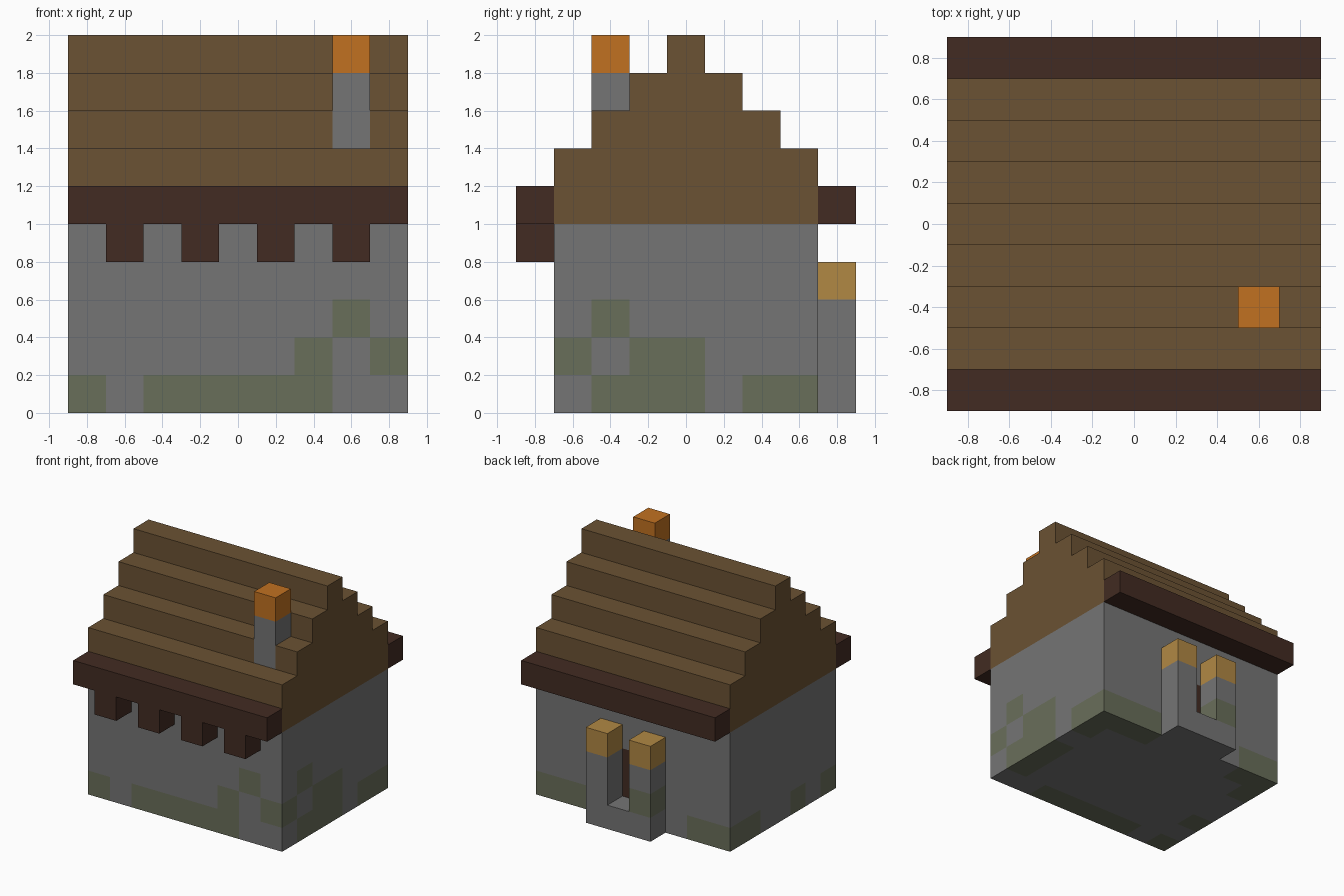
import bpy, bmesh
from mathutils import Vector

U = 0.2  # size of one block

if "Cube" in bpy.data.objects:
    bpy.data.objects.remove(bpy.data.objects["Cube"])


def make_material(name, hex_code):
    """Flat material from an sRGB hex code."""
    channels = [int(hex_code[i:i + 2], 16) / 255 for i in (0, 2, 4)]
    linear = [c / 12.92 if c < 0.04 else ((c + 0.055) / 1.055) ** 2.4 for c in channels]
    mat = bpy.data.materials.new(name)
    mat.use_nodes = True
    mat.diffuse_color = (*linear, 1)
    bsdf = mat.node_tree.nodes["Principled BSDF"]
    bsdf.inputs["Base Color"].default_value = (*linear, 1)
    bsdf.inputs["Roughness"].default_value = 0.9
    return mat


stone = make_material("grey_stone", "757575")
moss = make_material("mossy_stone", "696E5A")
timber = make_material("dark_timber", "422B22")
thatch = make_material("brown_roof", "6B5233")
cap = make_material("tan_wood", "B18844")
clay = make_material("orange_clay", "C17121")


def finish(name, bm, mats, paint=None):
    """Turn a bmesh into a flat-shaded object, colouring faces by a rule."""
    bmesh.ops.recalc_face_normals(bm, faces=bm.faces)
    for f in bm.faces:
        if paint:
            f.material_index = paint(f.calc_center_median(), f.normal)
    mesh = bpy.data.meshes.new(name)
    bm.to_mesh(mesh)
    bm.free()
    for m in mats:
        mesh.materials.append(m)
    obj = bpy.data.objects.new(name, mesh)
    bpy.context.collection.objects.link(obj)
    return obj


def cut(bm, axis, position):
    """Slice all faces with a plane square to one axis."""
    normal = Vector((0, 0, 0))
    normal[axis] = 1
    bmesh.ops.bisect_plane(bm, geom=bm.verts[:] + bm.edges[:] + bm.faces[:],
                           plane_co=normal * position, plane_no=normal, dist=1e-5)


def block(name, low, high, mats, paint=None, cuts=()):
    """Box between two corners given in block units."""
    bm = bmesh.new()
    bmesh.ops.create_cube(bm, size=1)
    for v in bm.verts:
        v.co = [(a if c < 0 else b) * U for c, a, b in zip(v.co, low, high)]
    for axis, position in cuts:
        cut(bm, axis, position * U)
    return finish(name, bm, mats, paint)


# Painted blocks per side, bottom row first, read toward +x or +y
FRONT = ["m.mmmmm..", "......m.m", ".......m."]
BACK = ["mm....mmm", "....d....", "....d...."]
RIGHT_HAND = [".mmm.mm", "m.mm...", ".m....."]
LEFT_HAND = ["m.m..mm", ".......", "......."]


def wall_paint(center, normal):
    p = (center - normal * U / 2) / U
    col, row, level = round(p.x + 4), round(p.y + 3), int(p.z)
    if level > 2:
        return 0
    marks = []
    if row == 0:
        marks.append(FRONT[level][col])
    if row == 6:
        marks.append(BACK[level][col])
    if col == 8:
        marks.append(RIGHT_HAND[level][row])
    if col == 0:
        marks.append(LEFT_HAND[level][row])
    if "d" in marks and normal.y > 0.5:
        return 2
    return 1 if "m" in marks else 0


# Walls with moss patches and the door
grid = [(0, i - 3.5) for i in range(8)] + [(1, i - 2.5) for i in range(6)]
grid += [(2, i) for i in (1, 2, 3)]
block("walls", (-4.5, -3.5, 0), (4.5, 3.5, 5), [stone, moss, timber], wall_paint, grid)

# Stepped roof: half profile mirrored, then extruded along x
half = [(3.5, 5), (3.5, 7), (2.5, 7), (2.5, 8), (1.5, 8), (1.5, 9), (0.5, 9), (0.5, 10)]
profile = half + [(-y, z) for y, z in reversed(half)]
roof = bmesh.new()
end = roof.faces.new([roof.verts.new((-4.5 * U, y * U, z * U)) for y, z in profile])
side = bmesh.ops.extrude_face_region(roof, geom=[end], use_keep_orig=True)
bmesh.ops.translate(roof, vec=(9 * U, 0, 0),
                    verts=[g for g in side["geom"] if isinstance(g, bmesh.types.BMVert)])
for x in (2.5, 3.5):
    cut(roof, 0, x * U)


def roof_paint(c, n):
    # Chimney foot showing through the second step
    return int(n.y < -0.5 and 7 < c.z / U < 8 and 2.5 < c.x / U < 3.5)


finish("roof", roof, [thatch, stone], roof_paint)

# Eaves beams along front and back
for name, y in (("front_eave", -4.5), ("back_eave", 3.5)):
    block(name, (-4.5, y, 5), (4.5, y + 1, 6), [timber])

# Beam ends under the front eave
for i, x in enumerate((-3, -1, 1, 3)):
    block(f"beam_end_{i + 1}", (x - 0.5, -4.5, 4), (x + 0.5, -3.5, 5), [timber])

# Chimney and its pot
block("chimney", (2.5, -2.5, 8), (3.5, -1.5, 9), [stone])
block("chimney_pot", (2.5, -2.5, 9), (3.5, -1.5, 10), [clay])

# Back doorstep with two capped posts
block("doorstep", (-1.5, 3.5, 0), (1.5, 4.5, 1), [stone])
for name, x in (("left", 1), ("right", -1)):
    def post_paint(c, n, mossy=(x < 0)):
        return int(mossy and c.z < 2 * U)
    block(f"{name}_post", (x - 0.5, 3.5, 1), (x + 0.5, 4.5, 3), [stone, moss],
          post_paint, [(2, 2)])
    block(f"{name}_post_cap", (x - 0.5, 3.5, 3), (x + 0.5, 4.5, 4), [cap])
